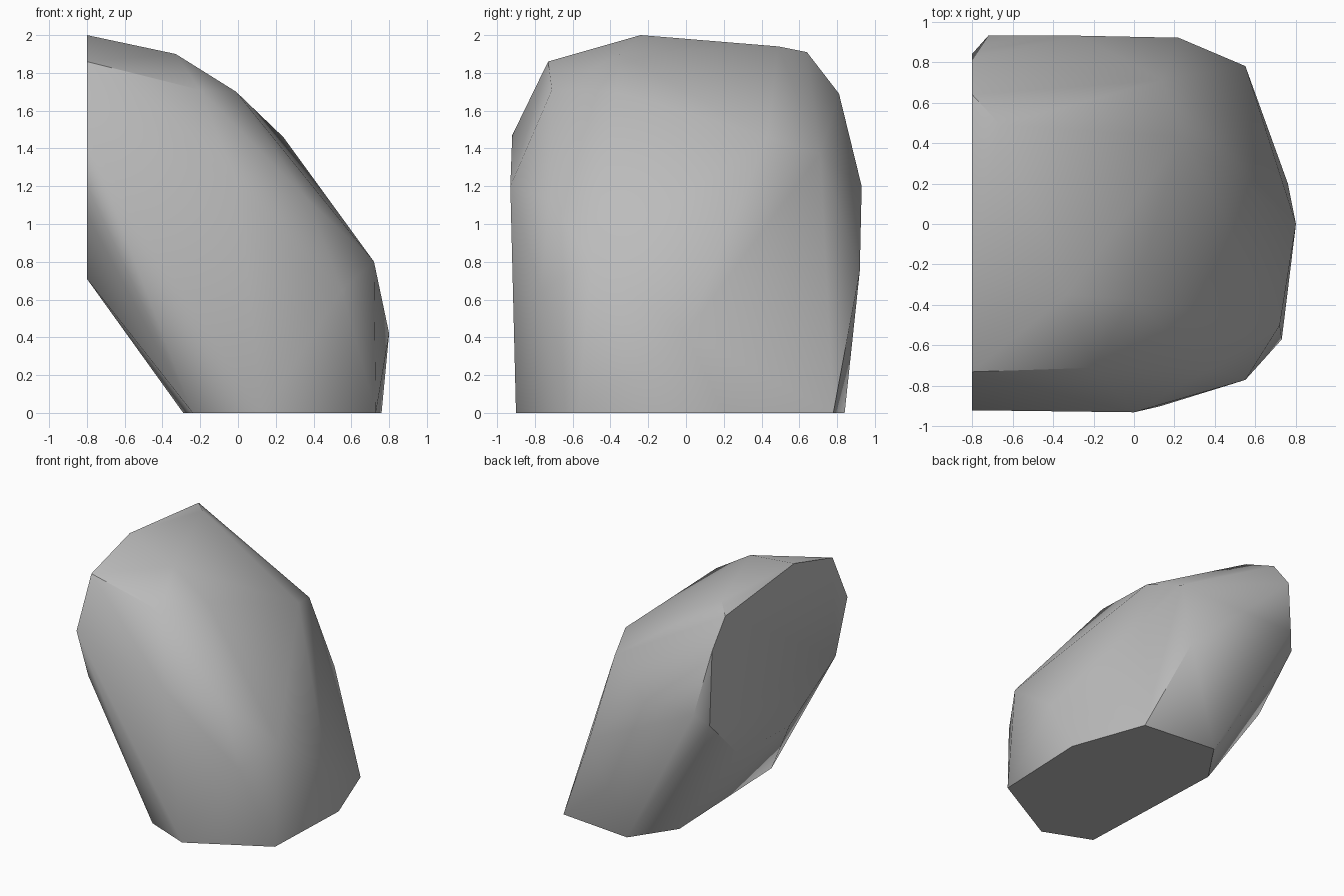
import bpy
import bmesh
import math

default_cube = bpy.data.objects.get("Cube")
if default_cube:
    bpy.data.objects.remove(default_cube, do_unlink=True)


def flat_material(name, colour):
    material = bpy.data.materials.new(name)
    material.use_nodes = True
    material.diffuse_color = colour
    material.node_tree.nodes["Principled BSDF"].inputs["Base Color"].default_value = colour
    return material


def hull_object(name, points, material):
    """Wrap a closed faceted shell around a set of corner points."""
    bm = bmesh.new()
    for point in points:
        bm.verts.new(point)
    result = bmesh.ops.convex_hull(bm, input=bm.verts[:])
    unused = {v for v in result["geom_interior"] if isinstance(v, bmesh.types.BMVert)}
    bmesh.ops.delete(bm, geom=list(unused), context="VERTS")
    # Merge the triangles of the two flat cuts into single faces
    bmesh.ops.dissolve_limit(bm, angle_limit=math.radians(1),
                             verts=bm.verts[:], edges=bm.edges[:])
    bmesh.ops.recalc_face_normals(bm, faces=bm.faces[:])
    mesh = bpy.data.meshes.new(name)
    bm.to_mesh(mesh)
    bm.free()
    mesh.materials.append(material)
    obj = bpy.data.objects.new(name, mesh)
    bpy.context.collection.objects.link(obj)
    return obj


# Outline of the flat vertical cut, as depth and height
cut_x = -0.8
side_cut = [(-.24, 2), (-.73, 1.86), (-.92, 1.47), (-.77, 1.05), (-.18, .71),
            (.47, .73), (.84, 1.1), (.81, 1.69), (.64, 1.91)]

# Outline of the flat underside
ground_cut = [(.73, -.57), (.76, .2), (.55, .78), (-.06, .84),
              (-.29, .5), (-.24, -.75), (.13, -.9)]

# Corners of the rounded body between the two cuts
front_corners = [(-.2, -.71, 1.71), (0, -.93, 1.2), (.55, -.77, .65),
                 (.37, -.72, 1.13), (.72, -.5, .8)]
top_corners = [(-.33, -.35, 1.9), (-.01, -.37, 1.7), (-.66, .49, 1.94),
               (.24, .43, 1.46), (.14, .71, 1.37)]
back_corners = [(-.72, .93, 1.2), (-.27, .93, 1.2), (.22, .92, .75)]
outer_corner = [(.8, 0, .42)]

corners = [(cut_x, y, z) for y, z in side_cut]
corners += [(x, y, 0) for x, y in ground_cut]
corners += front_corners + top_corners + back_corners + outer_corner

stone_grey = flat_material("stone grey", (.5, .5, .5, 1))
boulder = hull_object("boulder", corners, stone_grey)

# Soft shading over the worn surface, crisp edges around the cuts
bpy.ops.object.select_all(action="DESELECT")
boulder.select_set(True)
bpy.context.view_layer.objects.active = boulder
bpy.ops.object.shade_smooth_by_angle(angle=math.radians(40))
